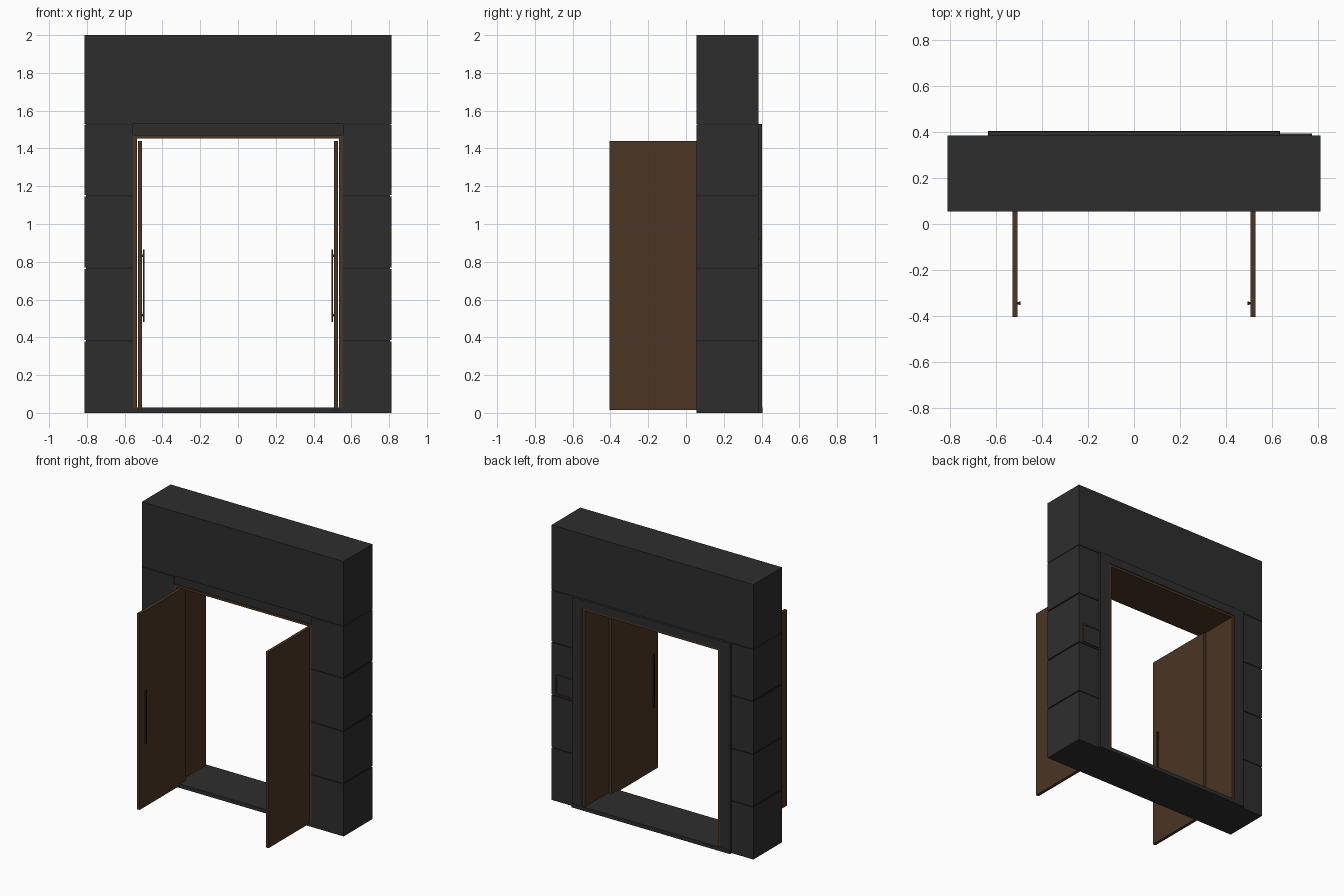
import bpy

if "Cube" in bpy.data.objects:
    bpy.data.objects.remove(bpy.data.objects["Cube"])


def material(name, rgb):
    m = bpy.data.materials.new(name)
    m.diffuse_color = (*rgb, 1)
    m.use_nodes = True
    m.node_tree.nodes["Principled BSDF"].inputs["Base Color"].default_value = m.diffuse_color
    return m


STONE = material("charcoal panel", (0.027, 0.027, 0.027))
JOINT = material("dark joint", (0.014, 0.014, 0.014))
WOOD = material("walnut wood", (0.07, 0.036, 0.017))
HANDLE = material("dark bronze", (0.03, 0.018, 0.01))


def box(name, x, y, z, mat):
    """Box from (min, max) ranges on each axis."""
    c = [(a + b) / 2 for a, b in (x, y, z)]
    bpy.ops.mesh.primitive_cube_add(size=1, location=c)
    o = bpy.context.object
    o.name = name
    o.scale = [b - a for a, b in (x, y, z)]
    bpy.ops.object.transform_apply(location=False, rotation=False, scale=True)
    o.data.materials.append(mat)
    return o


def pair(name, x, y, z, mat):
    """The same box on both sides of the doorway."""
    box(name + "_right", x, y, z, mat)
    box(name + "_left", (-x[1], -x[0]), y, z, mat)


FRONT, BACK = 0.055, 0.385

# Wall: top lintel block, header strip and four rows of side blocks
box("lintel_block", (-0.812, 0.812), (FRONT, BACK), (1.53, 2.0), STONE)
box("header_strip", (-0.555, 0.555), (FRONT + 0.008, BACK), (1.47, 1.53), STONE)
edges = [0.0, 0.383, 0.765, 1.15, 1.53]
for i in range(4):
    lo = edges[i] + (0.004 if i else 0)
    pair(f"side_block_{i + 1}", (0.555, 0.812), (FRONT, BACK),
         (lo, edges[i + 1] - 0.004), STONE)
# Recessed core that shows as dark joints
pair("joint_core", (0.557, 0.806), (FRONT + 0.006, BACK - 0.006), (0.01, 1.535), JOINT)

# Wooden lining of the opening
pair("jamb_lining", (0.535, 0.555), (FRONT, 0.397), (0.028, 1.47), WOOD)
box("head_lining", (-0.535, 0.535), (FRONT, 0.397), (1.453, 1.47), WOOD)

# Threshold
box("threshold", (-0.555, 0.555), (FRONT, BACK), (0, 0.028), STONE)
box("threshold_lip", (-0.637, 0.637), (BACK, 0.405), (0, 0.028), STONE)

# Raised trim on the back face
pair("back_trim", (0.555, 0.635), (BACK, 0.403), (0.028, 1.53), STONE)
box("back_trim_top", (-0.555, 0.555), (BACK, 0.403), (1.47, 1.53), STONE)

# Open door leaves with handles
pair("door_leaf", (0.508, 0.53), (-0.405, 0.13), (0.015, 1.44), WOOD)
pair("door_handle_bar", (0.494, 0.502), (-0.352, -0.338), (0.48, 0.865), HANDLE)
for n, z in (("lower", 0.51), ("upper", 0.825)):
    pair(f"handle_mount_{n}", (0.501, 0.509), (-0.351, -0.339), (z, z + 0.014), HANDLE)

# Wall plate with wooden border on the back face
px, pz = (0.635, 0.775), (0.78, 0.92)
box("wall_plate", px, (BACK, 0.39), pz, STONE)
t = 0.009
for n, z in (("bottom", (pz[0], pz[0] + t)), ("top", (pz[1] - t, pz[1]))):
    box(f"plate_border_{n}", px, (BACK, 0.394), z, WOOD)
for n, x in (("inner", (px[0], px[0] + t)), ("outer", (px[1] - t, px[1]))):
    box(f"plate_border_{n}", x, (BACK, 0.394), (pz[0] + t, pz[1] - t), WOOD)
